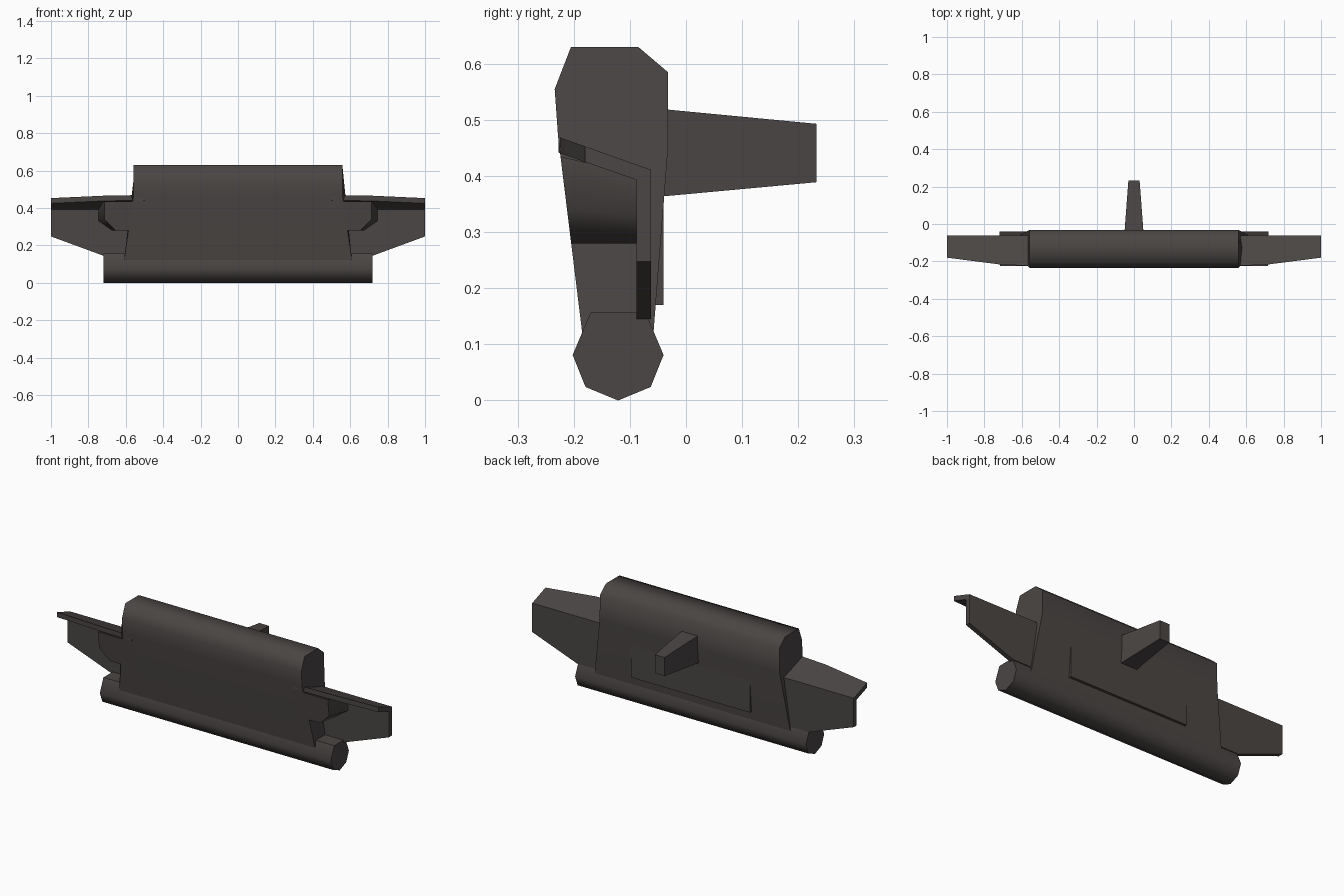
import bpy, bmesh
from math import radians

cube = bpy.data.objects.get("Cube")
if cube:
    bpy.data.objects.remove(cube, do_unlink=True)

COLOR = (0.069, 0.061, 0.058, 1.0)
mat = bpy.data.materials.new("charcoal_brown")
mat.use_nodes = True
mat.diffuse_color = COLOR
bsdf = mat.node_tree.nodes["Principled BSDF"]
bsdf.inputs["Base Color"].default_value = COLOR
bsdf.inputs["Roughness"].default_value = 0.8


def loft(name, rings, smooth=None):
    """Skin a closed solid through matching rings of points."""
    bm = bmesh.new()
    loops = [[bm.verts.new(p) for p in ring] for ring in rings]
    n = len(loops[0])
    for a, b in zip(loops, loops[1:]):
        for i in range(n):
            j = (i + 1) % n
            bm.faces.new((a[i], a[j], b[j], b[i]))
    bm.faces.new(loops[0])
    bm.faces.new(loops[-1])
    bmesh.ops.recalc_face_normals(bm, faces=bm.faces)
    mesh = bpy.data.meshes.new(name)
    bm.to_mesh(mesh)
    bm.free()
    mesh.materials.append(mat)
    obj = bpy.data.objects.new(name, mesh)
    bpy.context.collection.objects.link(obj)
    if smooth:
        bpy.ops.object.select_all(action='DESELECT')
        obj.select_set(True)
        bpy.context.view_layer.objects.active = obj
        bpy.ops.object.shade_smooth_by_angle(angle=radians(smooth))
    return obj


def front_y(z):
    """Depth of the sloping front face at height z."""
    return -0.228 - (z - 0.47) * 0.123


# Main body: rounded top, flaring out towards the bottom
profile = [(-0.205, 0.63), (-0.085, 0.63), (-0.032, 0.585), (-0.032, 0.45),
           (-0.058, 0.12), (front_y(0.12), 0.12), (front_y(0.47), 0.47),
           (-0.234, 0.555)]


def half_width(z):
    return 0.558 + max(0, 0.46 - z) * 0.15


loft("main_body", [[(s * half_width(z), y, z) for y, z in profile]
                   for s in (-1, 1)], smooth=72)

# Seven-sided tube along the bottom
tube = [(-0.121, 0), (-0.063, 0.024), (-0.04, 0.081), (-0.072, 0.157),
        (-0.17, 0.157), (-0.202, 0.081), (-0.179, 0.024)]
loft("bottom_tube", [[(x, y, z) for y, z in tube] for x in (-0.718, 0.718)],
     smooth=60)

# Rear handle, tapering backwards
loft("rear_handle", [[(-w, y, lo), (w, y, lo), (w, y, hi), (-w, y, hi)]
                     for y, w, lo, hi in ((-0.06, 0.052, 0.362, 0.521),
                                          (0.233, 0.03, 0.389, 0.493))])

# Thin upright panel on the back
loft("back_panel", [[(x, -0.1, 0.17), (x, -0.04, 0.17),
                     (x, -0.04, 0.37), (x, -0.1, 0.37)] for x in (-0.37, 0.37)])


def wing_section(x, lip_y, bottom):
    """L-shaped section: sloping top lip and upright back plate."""
    lip_z = 0.411 - (lip_y + 0.062) * 0.355
    return [(x, lip_y, lip_z), (x, -0.062, 0.411), (x, -0.062, bottom),
            (x, -0.088, bottom), (x, -0.088, 0.393), (x, lip_y, lip_z - 0.028)]


# Side wings and the gussets that brace them
for side, s in (("left", 1), ("right", -1)):
    loft(side + "_wing", [wing_section(s * x, y, b) for x, y, b in
                          ((0.5, -0.227, 0.145), (0.72, -0.216, 0.145),
                           (1.0, -0.18, 0.248))])
    front = [(0.5, 0.435), (0.715, 0.435), (0.715, 0.34), (0.655, 0.28), (0.5, 0.28)]
    back = [(0.5, 0.4), (0.747, 0.4), (0.747, 0.33), (0.675, 0.28), (0.5, 0.28)]
    loft(side + "_gusset", [[(s * x, front_y(z), z) for x, z in front],
                            [(s * x, -0.08, z) for x, z in back]], smooth=60)
